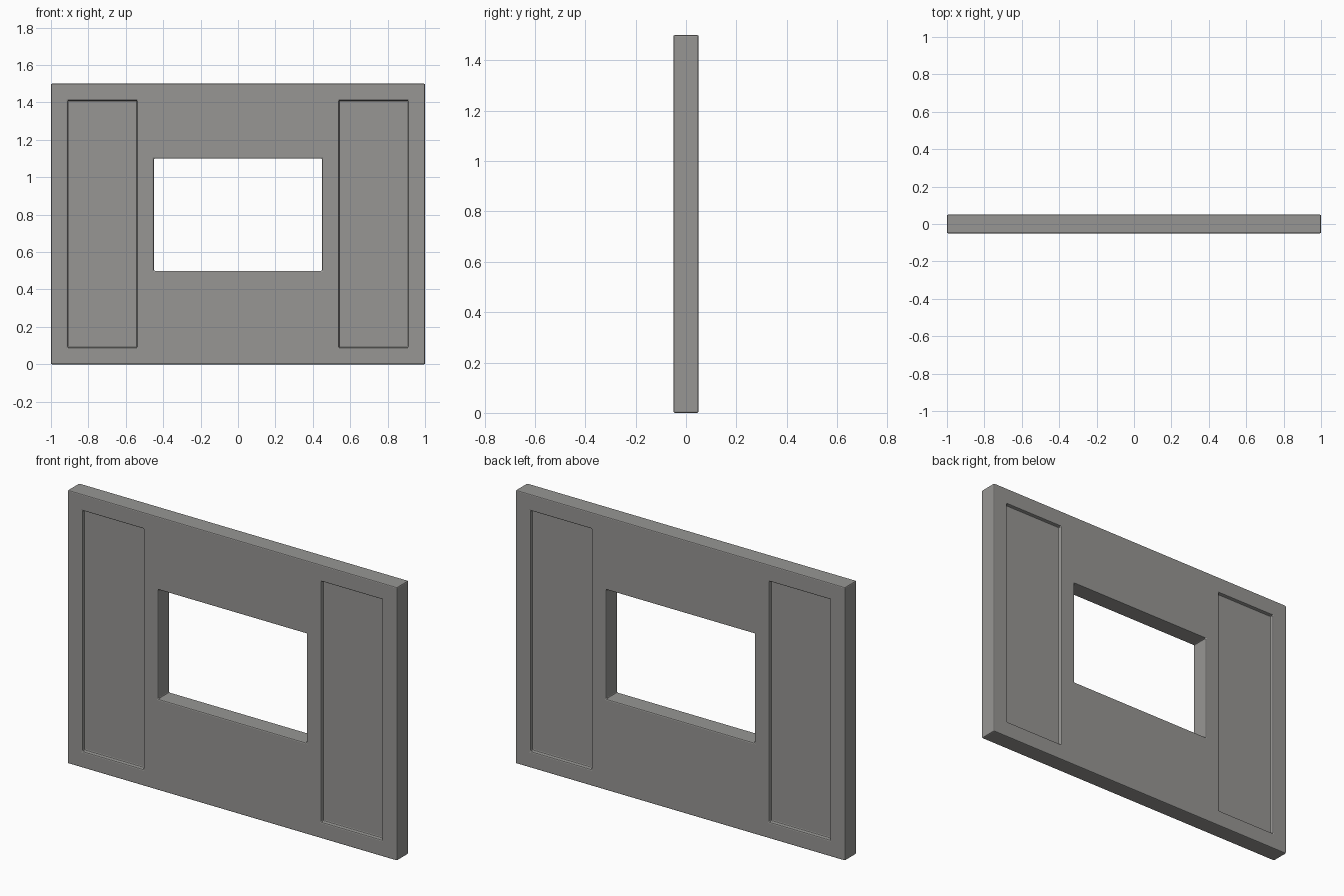
import bpy

if "Cube" in bpy.data.objects:
    bpy.data.objects.remove(bpy.data.objects["Cube"])

W, T, H = 2.0, 0.1, 1.5
RECESS = 0.02


def box(name, x0, x1, y0, y1, z0, z1):
    bpy.ops.mesh.primitive_cube_add(
        size=1, location=((x0 + x1) / 2, (y0 + y1) / 2, (z0 + z1) / 2))
    ob = bpy.context.object
    ob.name = name
    ob.scale = (x1 - x0, y1 - y0, z1 - z0)
    bpy.ops.object.transform_apply(location=True, rotation=True, scale=True)
    return ob


# Wall slab in dark warm grey
wall = box("wall_panel", -W / 2, W / 2, -T / 2, T / 2, 0, H)
mat = bpy.data.materials.new("dark_grey")
mat.diffuse_color = (0.31, 0.305, 0.295, 1)
mat.use_nodes = True
mat.node_tree.nodes["Principled BSDF"].inputs["Base Color"].default_value = mat.diffuse_color
wall.data.materials.append(mat)

# Window opening
cutters = [box("window_cutter", -0.45, 0.45, -0.2, 0.2, 0.5, 1.1)]

# Shallow recessed fields, left and right, on both faces
for sx in (-1, 1):
    for sy in (-1, 1):
        xs = sorted((sx * 0.54, sx * 0.91))
        ys = sorted((sy * (T / 2 - RECESS), sy * 0.2))
        cutters.append(box("recess_cutter", *xs, *ys, 0.09, 1.41))

for c in cutters:
    c.data.materials.append(mat)
    m = wall.modifiers.new("cut", 'BOOLEAN')
    m.operation = 'DIFFERENCE'
    m.solver = 'EXACT'
    m.object = c

bpy.context.view_layer.objects.active = wall
for m in list(wall.modifiers):
    bpy.ops.object.modifier_apply(modifier=m.name)
for c in cutters:
    bpy.data.objects.remove(c, do_unlink=True)

# Softened edges
bev = wall.modifiers.new("soft_edges", 'BEVEL')
bev.width = 0.006
bev.segments = 2
bev.limit_method = 'ANGLE'
